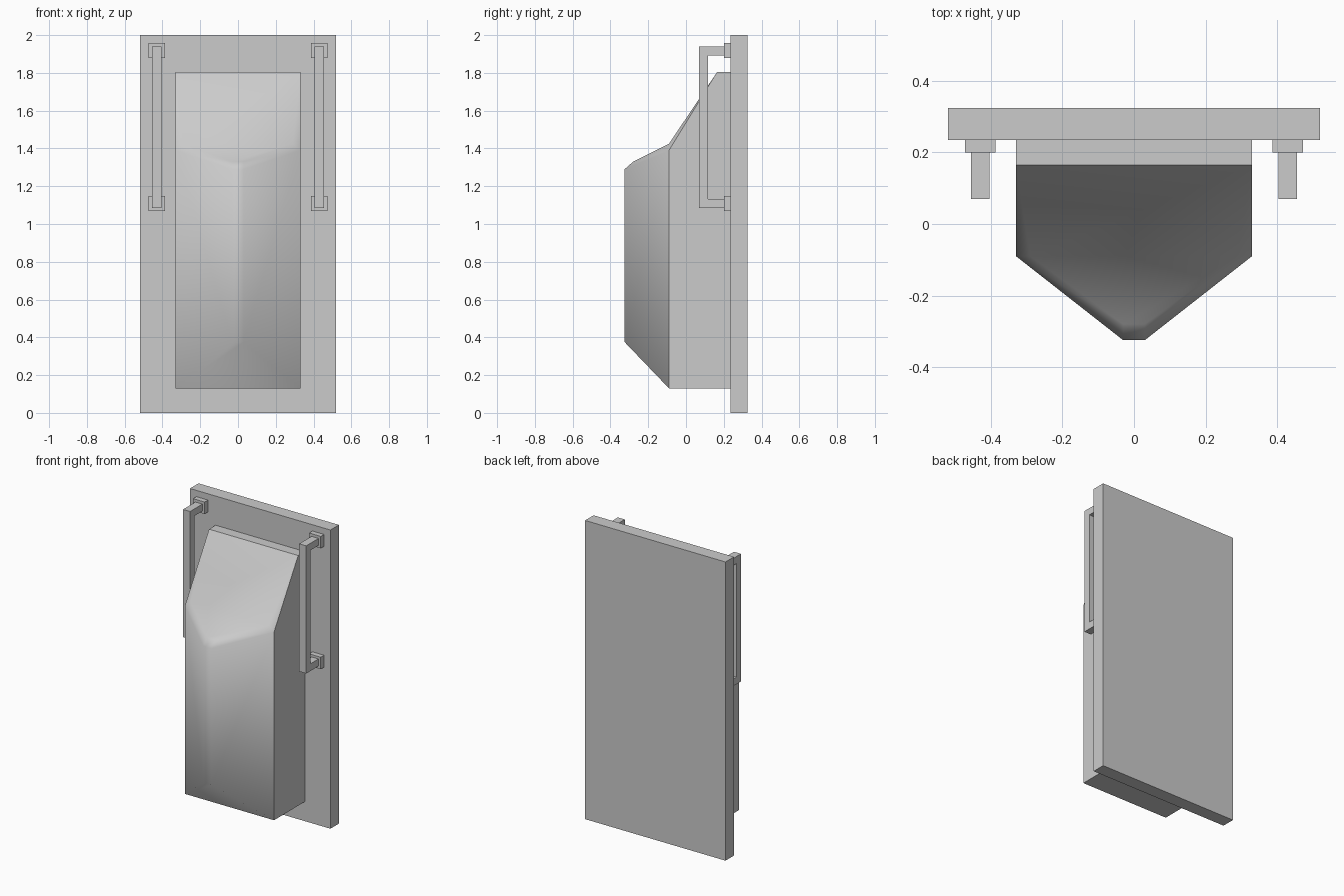
import bpy, bmesh

if "Cube" in bpy.data.objects:
    bpy.data.objects.remove(bpy.data.objects["Cube"])


def make_object(name, bm):
    bmesh.ops.recalc_face_normals(bm, faces=bm.faces)
    mesh = bpy.data.meshes.new(name)
    bm.to_mesh(mesh)
    bm.free()
    obj = bpy.data.objects.new(name, mesh)
    bpy.context.collection.objects.link(obj)
    return obj


def box(name, x0, x1, y0, y1, z0, z1):
    bm = bmesh.new()
    bmesh.ops.create_cube(bm, size=1)
    for v in bm.verts:
        v.co.x = (x0 + x1) / 2 + v.co.x * (x1 - x0)
        v.co.y = (y0 + y1) / 2 + v.co.y * (y1 - y0)
        v.co.z = (z0 + z1) / 2 + v.co.z * (z1 - z0)
    return make_object(name, bm)


def extrude_x(name, profile, x0, x1):
    bm = bmesh.new()
    face = bm.faces.new([bm.verts.new((x0, y, z)) for y, z in profile])
    new = bmesh.ops.extrude_face_region(bm, geom=[face])["geom"]
    moved = [g for g in new if isinstance(g, bmesh.types.BMVert)]
    bmesh.ops.translate(bm, verts=moved, vec=(x1 - x0, 0, 0))
    return make_object(name, bm)


# Flat back panel
box("back_panel", -0.52, 0.52, 0.235, 0.325, 0, 2)

# Wedge-fronted housing: right-half points, mirrored to the left
half = {
    "top_back": (0.33, 0.235, 1.805),
    "top_front": (0.33, 0.165, 1.805),
    "shoulder": (0.33, -0.09, 1.39),
    "shoulder_in": (0.29, -0.09, 1.425),
    "tip_in": (0.03, -0.28, 1.33),
    "tip": (0.03, -0.325, 1.29),
    "toe": (0.03, -0.325, 0.375),
    "base_front": (0.33, -0.09, 0.13),
    "base_back": (0.33, 0.235, 0.13),
}
bm = bmesh.new()
right = {k: bm.verts.new(p) for k, p in half.items()}
left = {k: bm.verts.new((-p[0], p[1], p[2])) for k, p in half.items()}

# Side, chamfer and front facets on each half
for s in (right, left):
    for names, smooth in (
        ("top_back top_front shoulder base_front base_back", False),
        ("top_front shoulder_in shoulder", True),
        ("shoulder shoulder_in tip_in tip", True),
        ("shoulder tip toe base_front", True),
    ):
        bm.faces.new([s[n] for n in names.split()]).smooth = smooth

# Faces bridging the two halves
for a, b, smooth in (
    ("top_back", "top_front", False),
    ("top_front", "shoulder_in", True),
    ("shoulder_in", "tip_in", True),
    ("tip_in", "tip", True),
    ("tip", "toe", True),
    ("toe", "base_front", True),
    ("base_front", "base_back", False),
    ("base_back", "top_back", False),
):
    bm.faces.new([right[a], right[b], left[b], left[a]]).smooth = smooth
make_object("housing", bm)

# Pull handles with square mounting blocks
grip = [(0.20, 1.94), (0.07, 1.94), (0.07, 1.085), (0.20, 1.085),
        (0.20, 1.133), (0.117, 1.133), (0.117, 1.893), (0.20, 1.893)]
for side, x in (("left", -0.43), ("right", 0.43)):
    extrude_x(f"{side}_handle", grip, x - 0.026, x + 0.026)
    for end, z in (("upper", 1.918), ("lower", 1.109)):
        box(f"{side}_{end}_mount", x - 0.043, x + 0.043, 0.20, 0.235, z - 0.04, z + 0.04)
